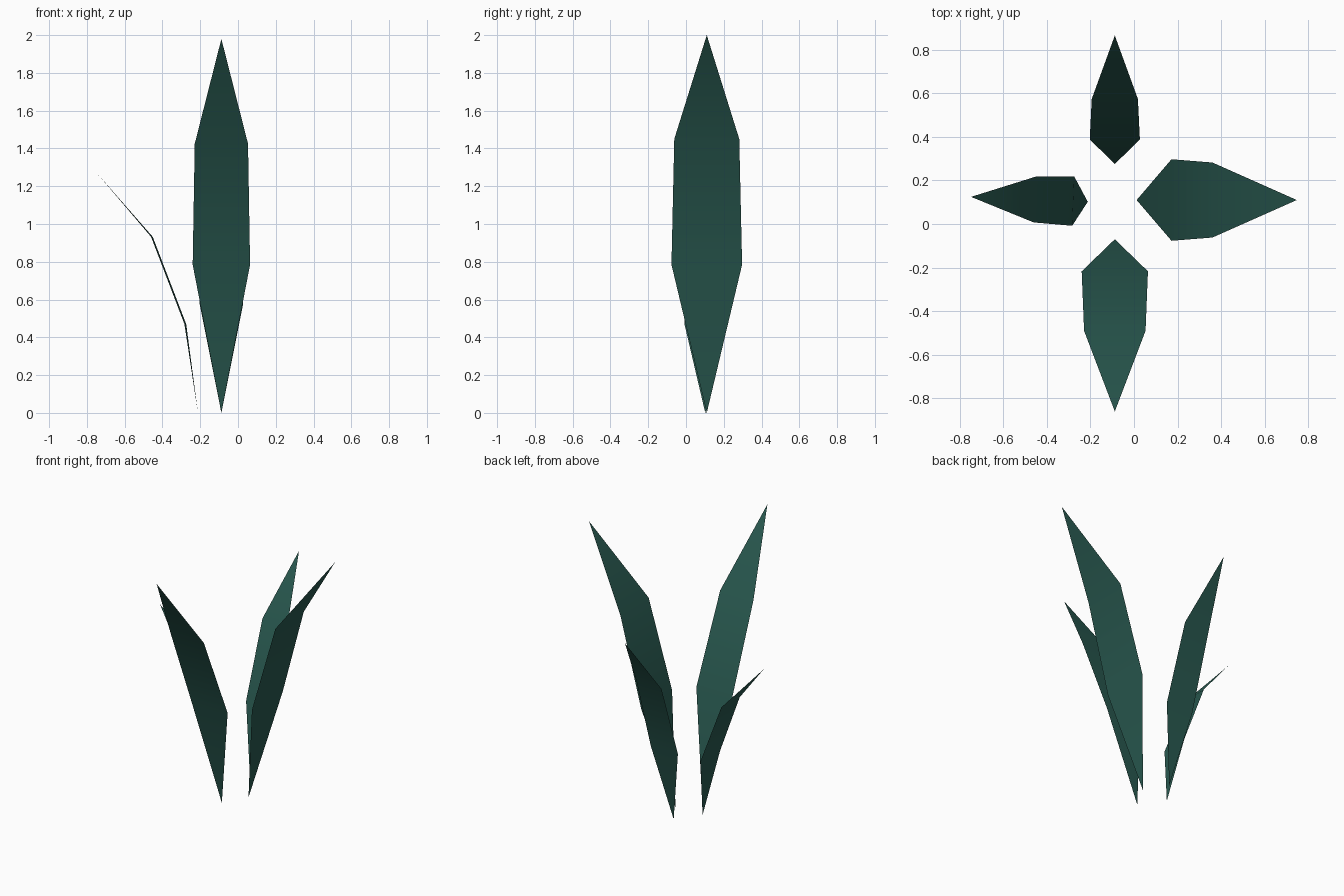
import bpy, bmesh
from math import radians, cos, sin

if "Cube" in bpy.data.objects:
    bpy.data.objects.remove(bpy.data.objects["Cube"])

green = bpy.data.materials.new("leaf_green")
green.diffuse_color = (0.022, 0.1, 0.08, 1)
green.use_nodes = True
green.node_tree.nodes["Principled BSDF"].inputs["Base Color"].default_value = green.diffuse_color


def leaf(name, base, angle, low, high, tip):
    """low/high = (outward reach, height, half width); tip = (reach, height)."""
    a = radians(angle)

    def place(bm, reach, z, side):
        x = base[0] + reach * cos(a) - side * sin(a)
        y = base[1] + reach * sin(a) + side * cos(a)
        return bm.verts.new((x, y, z))

    bm = bmesh.new()
    root = place(bm, 0, 0, 0)
    l1, r1 = (place(bm, low[0], low[1], s * low[2]) for s in (1, -1))
    l2, r2 = (place(bm, high[0], high[1], s * high[2]) for s in (1, -1))
    end = place(bm, tip[0], tip[1], 0)
    # root triangle, blade, pointed tip; normals face the plant's centre
    for f in ((root, r1, l1), (l1, r1, r2, l2), (l2, r2, end)):
        bm.faces.new(f).smooth = True
    mesh = bpy.data.meshes.new(name)
    bm.to_mesh(mesh)
    bm.free()
    mesh.materials.append(green)
    obj = bpy.data.objects.new(name, mesh)
    bpy.context.collection.objects.link(obj)


# Four leaves around an open centre
leaf("right_leaf", (0.012, 0.11), 0, (0.16, 0.785, 0.187), (0.348, 1.45, 0.172), (0.735, 2.0))
leaf("front_leaf", (-0.088, -0.07), -90, (0.147, 0.785, 0.152), (0.42, 1.425, 0.141), (0.79, 1.98))
leaf("back_leaf", (-0.088, 0.275), 90, (0.113, 0.575, 0.115), (0.298, 1.14, 0.106), (0.59, 1.575))
leaf("left_leaf", (-0.212, 0.102), 177.6, (0.067, 0.47, 0.113), (0.244, 0.932, 0.105), (0.536, 1.27))
